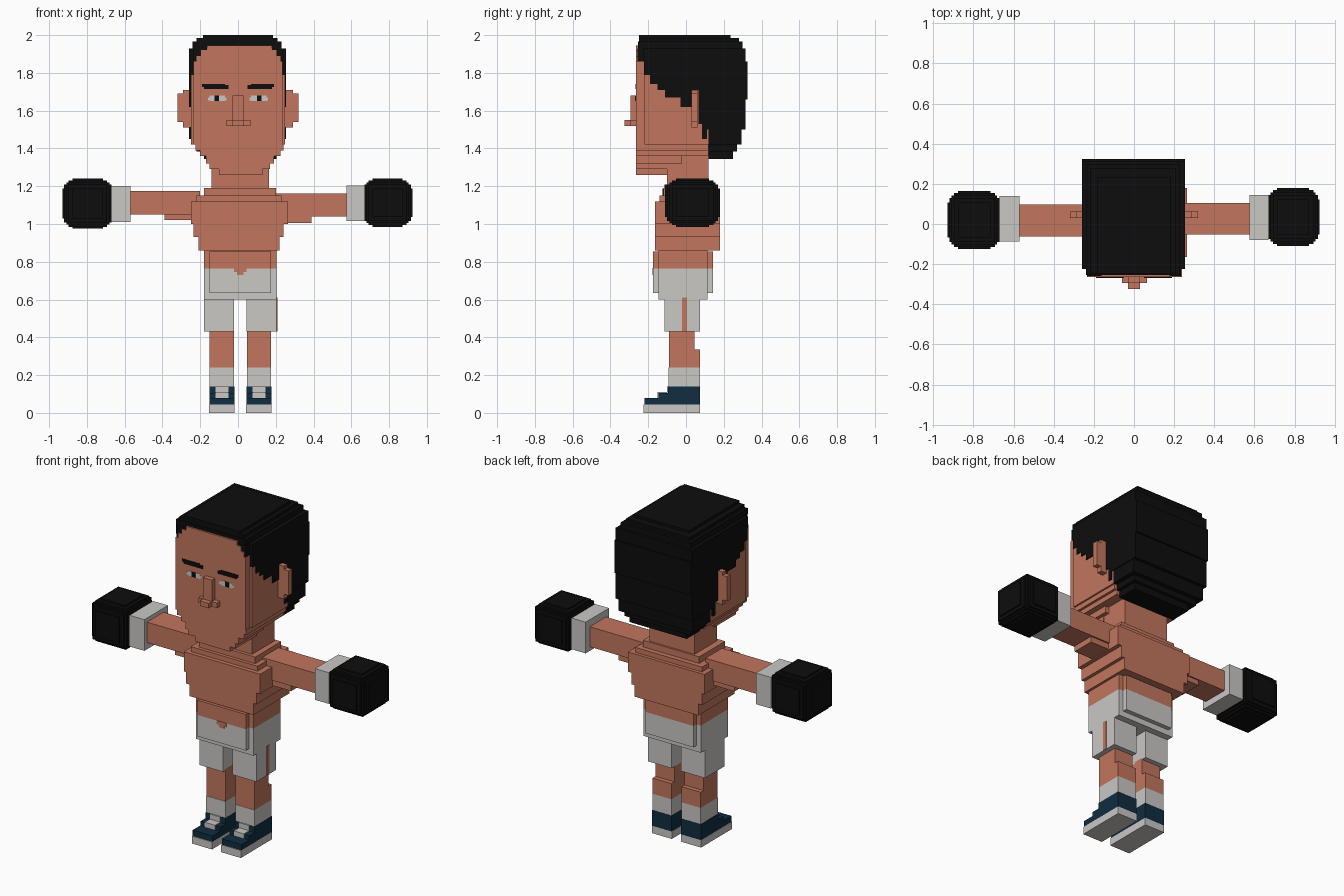
import bpy, bmesh


def material(name, rgb):
    m = bpy.data.materials.new(name)
    m.diffuse_color = (*rgb, 1)
    return m


SKIN = material("skin", (0.54, 0.18, 0.11))
WHITE = material("white", (0.59, 0.58, 0.56))
BLACK = material("black", (0.004, 0.004, 0.004))
NAVY = material("navy", (0.005, 0.026, 0.053))


def part(name, mat, boxes):
    """One object from boxes given as x0, x1, y0, y1, z0, z1."""
    bm = bmesh.new()
    for x0, x1, y0, y1, z0, z1 in boxes:
        for v in bmesh.ops.create_cube(bm, size=1)["verts"]:
            v.co = ((x0 + x1) / 2 + v.co.x * (x1 - x0),
                    (y0 + y1) / 2 + v.co.y * (y1 - y0),
                    (z0 + z1) / 2 + v.co.z * (z1 - z0))
    me = bpy.data.meshes.new(name)
    bm.to_mesh(me)
    bm.free()
    me.materials.append(mat)
    ob = bpy.data.objects.new(name, me)
    bpy.context.collection.objects.link(ob)
    return ob


def blocky_ball(x0, x1, y0, y1, z0, z1):
    """Stepped rounded cube filling the given bounds."""
    c = ((x0 + x1) / 2, (y0 + y1) / 2, (z0 + z1) / 2)
    h = ((x1 - x0) / 2, (y1 - y0) / 2, (z1 - z0) / 2)
    out = []
    for f in ((1, .6, .6), (.6, 1, .6), (.6, .6, 1), (.93, .76, .76),
              (.76, .93, .76), (.76, .76, .93), (.84, .84, .84)):
        b = []
        for i in range(3):
            b += [c[i] - h[i] * f[i], c[i] + h[i] * f[i]]
        out.append(b)
    return out


# Head, with a flat face slab that narrows towards the hairline
part("head", SKIN, [(-.25, .25, -.22, .12, 1.42, 1.88)])
part("face", SKIN, [
    (-.235, .235, -.265, -.21, 1.42, 1.86),
    (-.22, .225, -.265, -.21, 1.86, 1.89),
    (-.195, .205, -.265, -.21, 1.89, 1.92),
    (-.165, .18, -.265, -.21, 1.92, 1.945)])
part("jaw", SKIN, [
    (-.225, .24, -.265, .12, 1.39, 1.42),
    (-.20, .225, -.265, .12, 1.36, 1.39),
    (-.17, .19, -.265, -.02, 1.32, 1.36),
    (-.15, .17, -.265, -.06, 1.29, 1.32),
    (-.10, .13, -.265, -.08, 1.26, 1.29)])
part("nose", SKIN, [
    (-.03, .03, -.295, -.25, 1.55, 1.68),
    (-.06, .065, -.295, -.25, 1.52, 1.55),
    (-.03, .03, -.325, -.25, 1.52, 1.55)])
for side, s in (("left", -1), ("right", 1)):
    def mirror(x0, x1, *rest):
        return (*sorted((s * x0, s * x1)), *rest)
    part(side + "_ear", SKIN, [mirror(.24, .32, .03, .062, 1.54, 1.69),
                               mirror(.24, .29, .03, .062, 1.51, 1.71)])
    part(side + "_eye", WHITE, [mirror(.07, .15, -.267, -.262, 1.65, 1.68),
                                mirror(.06, .16, -.267, -.262, 1.655, 1.67)])
    part(side + "_pupil", BLACK, [mirror(.10, .125, -.269, -.262, 1.65, 1.68)])
    part(side + "_eyebrow", BLACK, [mirror(.05, .18, -.268, -.262, 1.715, 1.735),
                                    mirror(.07, .19, -.268, -.262, 1.725, 1.742)])

# Hair: stepped cap, stepped back, and side columns forming the hairline
part("hair_cap", BLACK, [
    (-.185, .185, -.25, .235, 1.985, 2.0),
    (-.22, .21, -.25, .28, 1.965, 1.985),
    (-.24, .23, -.255, .30, 1.93, 1.965),
    (-.26, .255, -.225, .315, 1.86, 1.93),
    (-.235, .235, -.258, -.2, 1.86, 1.93)])
part("hair_back", BLACK, [
    (-.26, .255, .1, .325, 1.66, 1.86),
    (-.26, .255, .1, .315, 1.50, 1.66),
    (-.25, .25, .11, .295, 1.42, 1.50),
    (-.22, .225, .115, .27, 1.385, 1.42),
    (-.18, .205, .12, .25, 1.345, 1.385)])
columns = [(-.222, 1.79), (-.19, 1.74), (-.15, 1.71), (-.11, 1.67), (-.03, 1.62),
           (.03, 1.71), (.065, 1.53), (.085, 1.45), (.11, 1.45)]
part("hair_sides", BLACK, [(-.26, .255, a[0], b[0], a[1], 1.87)
                           for a, b in zip(columns, columns[1:])])

# Neck and torso
part("neck", SKIN, [(-.14, .165, -.10, .118, 1.18, 1.38)])
part("torso", SKIN, [
    (-.18, .20, -.12, .13, 1.15, 1.19),
    (-.22, .23, -.14, .16, 1.12, 1.15),
    (-.25, .265, -.165, .18, 1.00, 1.12),
    (-.235, .24, -.165, .18, .93, 1.00),
    (-.21, .22, -.165, .18, .86, .93)])
part("waist", SKIN, [(-.18, .205, -.145, .115, .765, .87),
                     (-.15, .175, -.175, .142, .765, .855)])

# Shorts with a notch below the navel and a stripe on one side
part("shorts", WHITE, [(-.18, .205, -.145, .115, .60, .765),
                       (-.15, .175, -.175, .142, .635, .765),
                       (-.18, -.02, -.115, .075, .43, .60),
                       (.045, .205, -.115, .075, .43, .60)])
part("shorts_notch", SKIN, [(-.02, .045, -.178, -.17, .745, .767),
                            (-.005, .03, -.178, -.17, .73, .75)])
part("shorts_stripe", SKIN, [(.2, .208, -.02, .006, .43, .61)])

# Arms, wrist bands and gloves
part("left_arm", SKIN, [(-.58, -.2, -.062, .098, 1.05, 1.175),
                        (-.39, -.2, -.05, .09, 1.02, 1.06)])
part("right_arm", SKIN, [(.2, .58, -.052, .105, 1.04, 1.162),
                         (.2, .39, -.045, .095, 1.005, 1.05)])
part("left_wrist_band", WHITE, [(-.67, -.57, -.088, .14, 1.01, 1.20)])
part("right_wrist_band", WHITE, [(.575, .67, -.08, .145, 1.015, 1.205)])
part("left_glove", BLACK, blocky_ball(-.93, -.66, -.125, .165, .975, 1.24))
part("right_glove", BLACK, blocky_ball(.66, .925, -.11, .18, .985, 1.24))

# Legs, socks and shoes
for side, x0, x1 in (("left", -.15, -.02), ("right", .047, .175)):
    part(side + "_leg", SKIN, [(x0, x1, -.09, .045, .33, .44),
                               (x0, x1, -.09, .073, .24, .335)])
    part(side + "_sock", WHITE, [(x0, x1, -.092, .073, .12, .24)])
    part(side + "_shoe", NAVY, [(x0 - .002, x1 + .002, -.22, .075, .045, .08),
                                (x0 - .002, x1 + .002, -.145, .075, .08, .105),
                                (x0 - .002, x1 + .002, -.095, .075, .105, .14)])
    part(side + "_shoe_tongue", WHITE, [(x0 + .03, x1 - .03, -.15, -.1, .08, .11),
                                        (x0 + .03, x1 - .03, -.1, -.09, .1, .141)])
    part(side + "_sole", WHITE, [(x0 - .004, x1 + .002, -.225, .075, 0, .045)])
